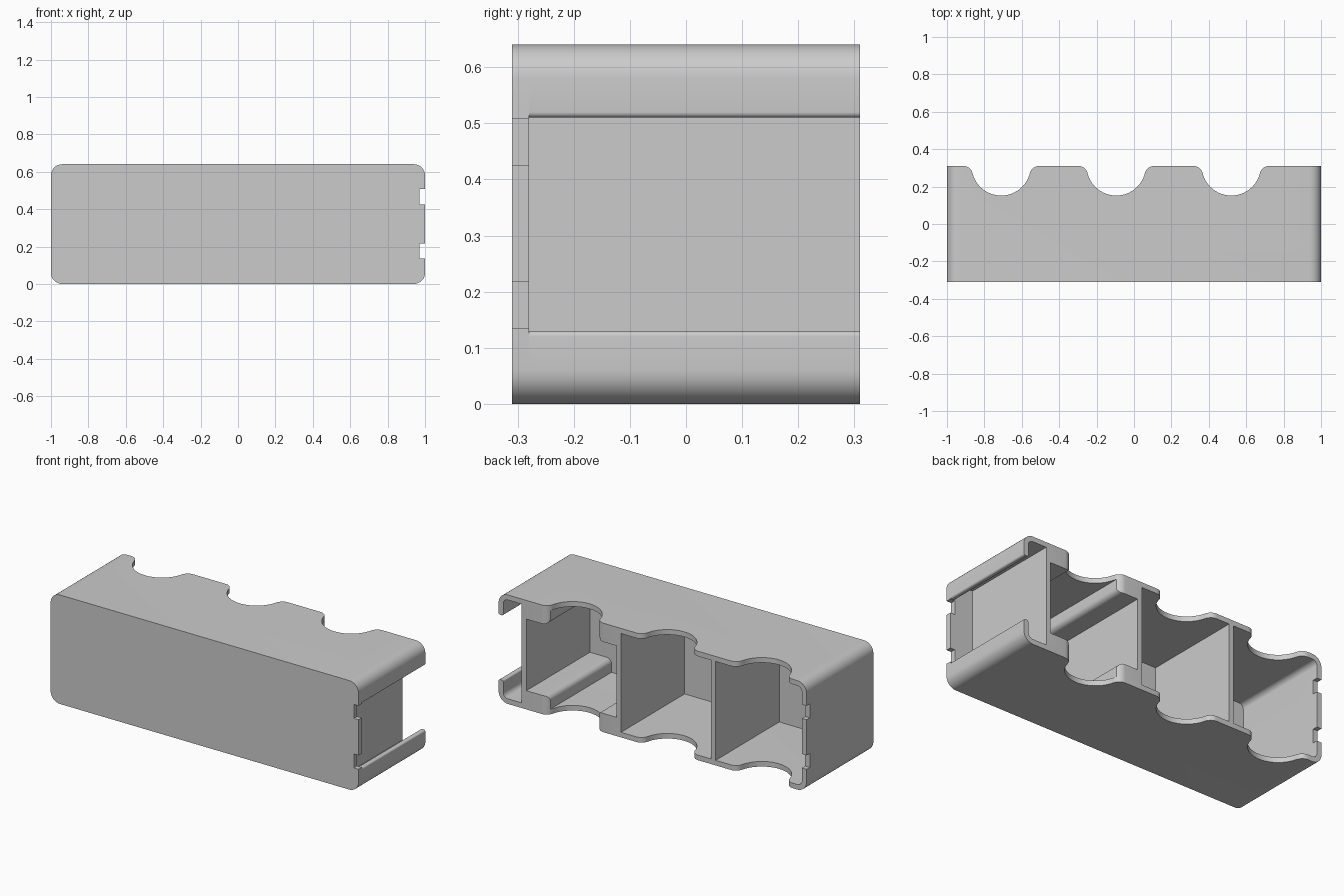
import bpy, bmesh, math
from mathutils import Vector

L, H, D, T = 1.0, 0.64, 0.31, 0.03      # half length, height, half depth, wall
INNER_Y = -D + T
LIP_LO, LIP_HI = 0.13, 0.51
NOTCHES = [(0.135, 0.217), (0.426, 0.508)]
SCALLOPS = [-0.71, -0.095, 0.52]
DIVIDERS = [-0.395, 0.22, 0.835]

cube = bpy.data.objects.get("Cube")
if cube:
    bpy.data.objects.remove(cube, do_unlink=True)

grey = bpy.data.materials.new("light_grey")
grey.use_nodes = True
colour = (0.6, 0.6, 0.6, 1)
grey.diffuse_color = colour
grey.node_tree.nodes["Principled BSDF"].inputs["Base Color"].default_value = colour


def rounded(corners, steps=8):
    """Outline from (u, v, radius) corners, each right angle rounded."""
    out = []
    for i, (u, v, r) in enumerate(corners):
        p = Vector((u, v))
        if r == 0:
            out.append(p)
            continue
        a = (Vector(corners[i - 1][:2]) - p).normalized() * r
        b = (Vector(corners[(i + 1) % len(corners)][:2]) - p).normalized() * r
        for k in range(steps + 1):
            t = k / steps * math.pi / 2
            out.append(p + a * (1 - math.sin(t)) + b * (1 - math.cos(t)))
    return out


def prism(name, outline, lo, hi, axis="y"):
    """Extrude an outline along y (outline in xz) or z (outline in xy)."""
    bm = bmesh.new()
    place = (lambda p, h: (p[0], h, p[1])) if axis == "y" else (lambda p, h: (p[0], p[1], h))
    face = bm.faces.new([bm.verts.new(place(p, lo)) for p in outline])
    shift = Vector((0, hi - lo, 0)) if axis == "y" else Vector((0, 0, hi - lo))
    new = bmesh.ops.extrude_face_region(bm, geom=[face])["geom"]
    bmesh.ops.translate(bm, vec=shift, verts=[g for g in new if isinstance(g, bmesh.types.BMVert)])
    bmesh.ops.recalc_face_normals(bm, faces=bm.faces)
    mesh = bpy.data.meshes.new(name)
    bm.to_mesh(mesh)
    bm.free()
    mesh.materials.append(grey)
    obj = bpy.data.objects.new(name, mesh)
    bpy.context.collection.objects.link(obj)
    return obj


def box(name, x0, x1, y0, y1, z0, z1):
    return prism(name, [(x0, z0), (x1, z0), (x1, z1), (x0, z1)], y0, y1)


def arc(cx, cy, r, a0, a1, n):
    return [(cx + r * math.cos(a0 + (a1 - a0) * k / n),
             cy + r * math.sin(a0 + (a1 - a0) * k / n)) for k in range(n + 1)]


def scallop_cutter(cx, r=0.158, f=0.05):
    """Round finger bite whose shoulders flare out into the back edge."""
    dx = math.sqrt((r + f) ** 2 - f ** 2)
    tilt = math.atan2(f, dx)
    pts = arc(cx - dx, D - f, f, math.pi / 2, tilt, 8)
    pts += arc(cx, D, r, math.pi + tilt, 2 * math.pi - tilt, 28)[1:]
    pts += arc(cx + dx, D - f, f, math.pi - tilt, math.pi / 2, 8)[1:]
    pts += [(cx + dx, D + 0.1), (cx - dx, D + 0.1)]
    return prism("scallop_cutter", pts, -0.1, H + 0.1, "z")


def cut(obj, cutters):
    for c in cutters:
        mod = obj.modifiers.new("cut", "BOOLEAN")
        mod.operation = "DIFFERENCE"
        mod.solver = "EXACT"
        mod.object = c
    bpy.context.view_layer.update()
    graph = bpy.context.evaluated_depsgraph_get()
    mesh = bpy.data.meshes.new_from_object(obj.evaluated_get(graph))
    obj.modifiers.clear()
    obj.data = mesh


# Outer shell: a C section with a lipped slot on the +x end
r, e = 0.06, 0.01
shell = prism("shell", rounded([
    (L, LIP_LO, e), (L, 0, r), (-L, 0, r), (-L, H, r), (L, H, r), (L, LIP_HI, e),
    (L - T, LIP_HI, e), (L - T, H - T, T), (-L + T, H - T, T),
    (-L + T, T, T), (L - T, T, T), (L - T, LIP_LO, e)]), INNER_Y, D)

# Front plate with two notches in the +x edge
edge = []
for z0, z1 in NOTCHES:
    edge += [(L, z0, 0), (L - T, z0, 0), (L - T, z1, 0), (L, z1, 0)]
front = prism("front_plate", rounded(
    [(-L, H, r), (-L, 0, r), (L, 0, r)] + edge + [(L, H, r)]), -D, INNER_Y)

# Dividers; the last one closes the inside of the slot
parts = [shell, front]
for x in DIVIDERS:
    parts.append(box("divider", x - T / 2, x + T / 2, INNER_Y, D, T, H - T))

# Corner rails on floor and ceiling of the slot-side compartment
rails = []
top = 0.11
for x_wall, x_in in ((DIVIDERS[1] + T / 2, 0.36), (DIVIDERS[2] - T / 2, 0.68)):
    for z_wall, z_in in ((T, top), (H - T, H - top)):
        rails.append(prism("corner_rail", rounded([
            (x_wall, z_wall, 0), (x_in, z_wall, 0),
            (x_in, z_in, 0.03), (x_wall, z_in, 0)]), INNER_Y, D))
parts += rails

# Cut scallops along the back edge and matching notches in the -x wall
bites = [scallop_cutter(x) for x in SCALLOPS]
notches = [box("notch_cutter", -L - 0.05, -L + T + 0.01, D - T, D + 0.05, z0, z1)
           for z0, z1 in NOTCHES]
cut(shell, bites + notches)
for rail in rails:
    cut(rail, bites[-1:])
for c in bites + notches:
    bpy.data.objects.remove(c, do_unlink=True)

# Smooth rounded corners, keep hard edges
bpy.ops.object.select_all(action="DESELECT")
for p in parts:
    p.select_set(True)
bpy.context.view_layer.objects.active = shell
bpy.ops.object.shade_smooth_by_angle(angle=math.radians(30))
